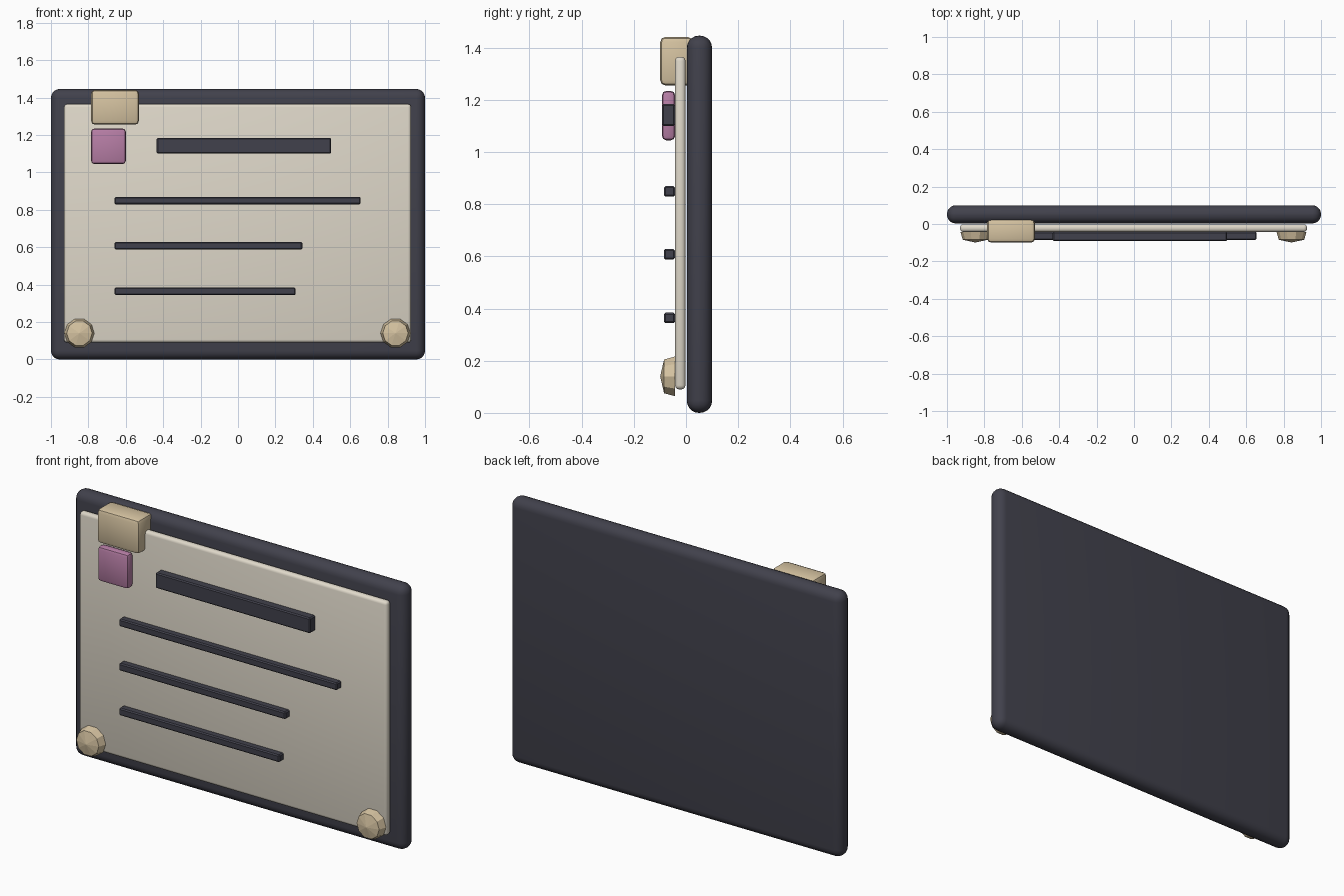
import bpy
import bmesh
import math
from mathutils import Matrix

cube = bpy.data.objects.get("Cube")
if cube:
    bpy.data.objects.remove(cube, do_unlink=True)


def material(name, color):
    mat = bpy.data.materials.new(name)
    mat.use_nodes = True
    mat.diffuse_color = (*color, 1)
    mat.node_tree.nodes["Principled BSDF"].inputs["Base Color"].default_value = (*color, 1)
    return mat


CHARCOAL = material("charcoal", (0.053, 0.053, 0.072))
CREAM = material("cream", (0.74, 0.69, 0.59))
TAN = material("tan", (0.67, 0.546, 0.356))
MAUVE = material("mauve", (0.474, 0.209, 0.381))


def finish(name, bm, mat, angle):
    mesh = bpy.data.meshes.new(name)
    bm.to_mesh(mesh)
    bm.free()
    mesh.materials.append(mat)
    obj = bpy.data.objects.new(name, mesh)
    bpy.context.collection.objects.link(obj)
    bpy.ops.object.select_all(action="DESELECT")
    obj.select_set(True)
    bpy.context.view_layer.objects.active = obj
    bpy.ops.object.shade_smooth_by_angle(angle=math.radians(angle))
    return obj


def rounded_box(name, xs, ys, zs, bevel, segments, mat):
    """Bevelled box spanning the given x, y and z ranges."""
    spans = (xs, ys, zs)
    centre = [(a + b) / 2 for a, b in spans]
    size = [b - a for a, b in spans]
    bm = bmesh.new()
    bmesh.ops.create_cube(bm, size=1, matrix=Matrix.Translation(centre) @ Matrix.Diagonal((*size, 1)))
    bmesh.ops.bevel(bm, geom=bm.edges[:], offset=bevel, segments=segments,
                    profile=0.5, affect="EDGES", clamp_overlap=True)
    return finish(name, bm, mat, 35)


def stud(name, x, z, sides=10):
    """Faceted pin head facing the front: tapered rim with a shallow point."""
    rings = [(0.08, -0.042), (0.068, -0.084)]
    bm = bmesh.new()
    loops = []
    for radius, y in rings:
        loops.append([bm.verts.new((x + radius * math.cos(a), y, z + radius * math.sin(a)))
                      for a in (math.tau * i / sides for i in range(sides))])
    tip = bm.verts.new((x, -0.099, z))
    back, front = loops
    bm.faces.new(back)
    for i in range(sides):
        j = (i + 1) % sides
        bm.faces.new((back[i], back[j], front[j], front[i]))
        bm.faces.new((front[i], front[j], tip))
    bmesh.ops.recalc_face_normals(bm, faces=bm.faces[:])
    return finish(name, bm, mat=TAN, angle=5)


# Backing board and sheet
rounded_box("backing_board", (-1, 1), (0.003, 0.1), (0, 1.446), 0.047, 5, CHARCOAL)
rounded_box("paper_sheet", (-0.93, 0.925), (-0.042, -0.002), (0.09, 1.365), 0.016, 3, CREAM)

# Corner clip and square sticker
rounded_box("corner_clip", (-0.785, -0.53), (-0.099, 0.026), (1.255, 1.441), 0.02, 2, TAN)
rounded_box("square_sticker", (-0.785, -0.6), (-0.092, -0.042), (1.045, 1.234), 0.016, 2, MAUVE)

# Heading bar and three rows below it
rounded_box("heading_bar", (-0.435, 0.498), (-0.092, -0.042), (1.1, 1.184), 0.006, 1, CHARCOAL)
rows = [(0.849, 0.655), (0.608, 0.344), (0.364, 0.308)]
for number, (z, end) in enumerate(rows, 1):
    rounded_box(f"text_row_{number}", (-0.66, end), (-0.085, -0.042),
                (z - 0.02, z + 0.02), 0.006, 1, CHARCOAL)

# Studs in the lower corners
for side, x in (("right", -0.848), ("left", 0.842)):
    stud(f"{side}_stud", x, 0.14)
